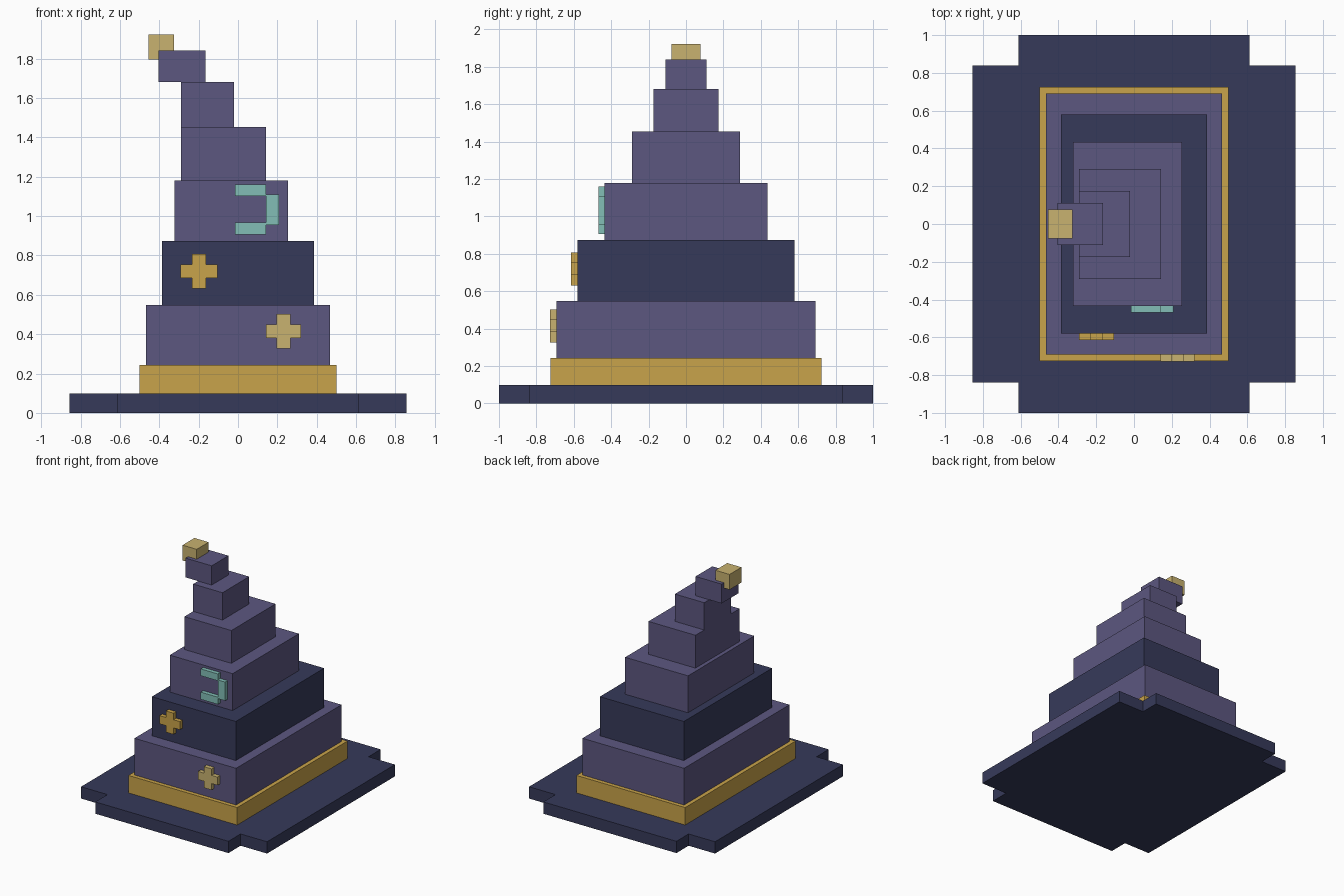
import bpy
import bmesh
from mathutils import Vector

default = bpy.data.objects.get("Cube")
if default:
    bpy.data.objects.remove(default, do_unlink=True)


def material(name, rgb):
    mat = bpy.data.materials.new(name)
    mat.use_nodes = True
    color = (*rgb, 1.0)
    mat.diffuse_color = color
    mat.node_tree.nodes["Principled BSDF"].inputs["Base Color"].default_value = color
    return mat


navy = material("navy_felt", (0.037, 0.042, 0.102))
purple = material("purple_felt", (0.107, 0.095, 0.216))
gold = material("gold", (0.584, 0.371, 0.069))
pale_gold = material("pale_gold", (0.578, 0.445, 0.162))
teal = material("teal", (0.223, 0.515, 0.468))


def prism(name, outline, extrusion, mat):
    """Extrude a flat outline of 3D points into a closed solid."""
    bm = bmesh.new()
    face = bm.faces.new([bm.verts.new(p) for p in outline])
    result = bmesh.ops.extrude_face_region(bm, geom=[face], use_keep_orig=True)
    moved = [v for v in result["geom"] if isinstance(v, bmesh.types.BMVert)]
    bmesh.ops.translate(bm, verts=moved, vec=Vector(extrusion))
    bmesh.ops.recalc_face_normals(bm, faces=bm.faces)
    mesh = bpy.data.meshes.new(name)
    bm.to_mesh(mesh)
    bm.free()
    mesh.materials.append(mat)
    obj = bpy.data.objects.new(name, mesh)
    bpy.context.collection.objects.link(obj)
    return obj


def block(name, x0, x1, half_depth, z0, z1, mat):
    outline = [(x0, -half_depth, z0), (x1, -half_depth, z0),
               (x1, half_depth, z0), (x0, half_depth, z0)]
    return prism(name, outline, (0, 0, z1 - z0), mat)


def plus_outline(long_u, short_u, long_v, short_v):
    """Twelve corners of a plus, given half sizes of its two bars."""
    quarter = [(long_u, short_v), (short_u, short_v), (short_u, long_v)]
    points = []
    for su, sv in ((1, 1), (-1, 1), (-1, -1), (1, -1)):
        corner = quarter if su == sv else quarter[::-1]
        points += [(su * u, sv * v) for u, v in corner]
    return points


# Brim with notched corners
prism("brim", [(x, y, 0) for x, y in plus_outline(0.855, 0.612, 1.0, 0.84)],
      (0, 0, 0.098), navy)

# Band and stepped cone, leaning to the right near the top
tiers = [
    ("hat_band", -0.50, 0.50, 0.725, 0.243, gold),
    ("lower_tier", -0.467, 0.467, 0.692, 0.548, purple),
    ("dark_tier", -0.386, 0.386, 0.58, 0.873, navy),
    ("middle_tier", -0.323, 0.255, 0.435, 1.18, purple),
    ("upper_tier", -0.29, 0.142, 0.29, 1.453, purple),
    ("neck_tier", -0.29, -0.02, 0.175, 1.68, purple),
    ("bent_tier", -0.405, -0.165, 0.11, 1.84, purple),
]
base = 0.098
for name, x0, x1, half_depth, top, mat in tiers:
    block(name, x0, x1, half_depth, base, top, mat)
    base = top

# Tip block
block("tip", -0.455, -0.325, 0.078, 1.795, 1.922, pale_gold)

# Raised plus-shaped stars on the front
for name, x, z, y, arm, mat in [
    ("lower_star", 0.231, 0.415, -0.692, 0.09, pale_gold),
    ("upper_star", -0.198, 0.72, -0.58, 0.093, gold),
]:
    outline = [(x + u, y, z + v) for u, v in plus_outline(arm, 0.035, 0.088, 0.034)]
    prism(name, outline, (0, -0.035, 0), mat)

# Raised crescent moon, open toward the right
for name, x0, x1, z0, z1 in [
    ("moon_top", -0.015, 0.142, 1.103, 1.16),
    ("moon_side", 0.142, 0.209, 0.955, 1.11),
    ("moon_bottom", -0.015, 0.142, 0.907, 0.967),
]:
    outline = [(x0, -0.435, z0), (x1, -0.435, z0), (x1, -0.435, z1), (x0, -0.435, z1)]
    prism(name, outline, (0, -0.033, 0), teal)
